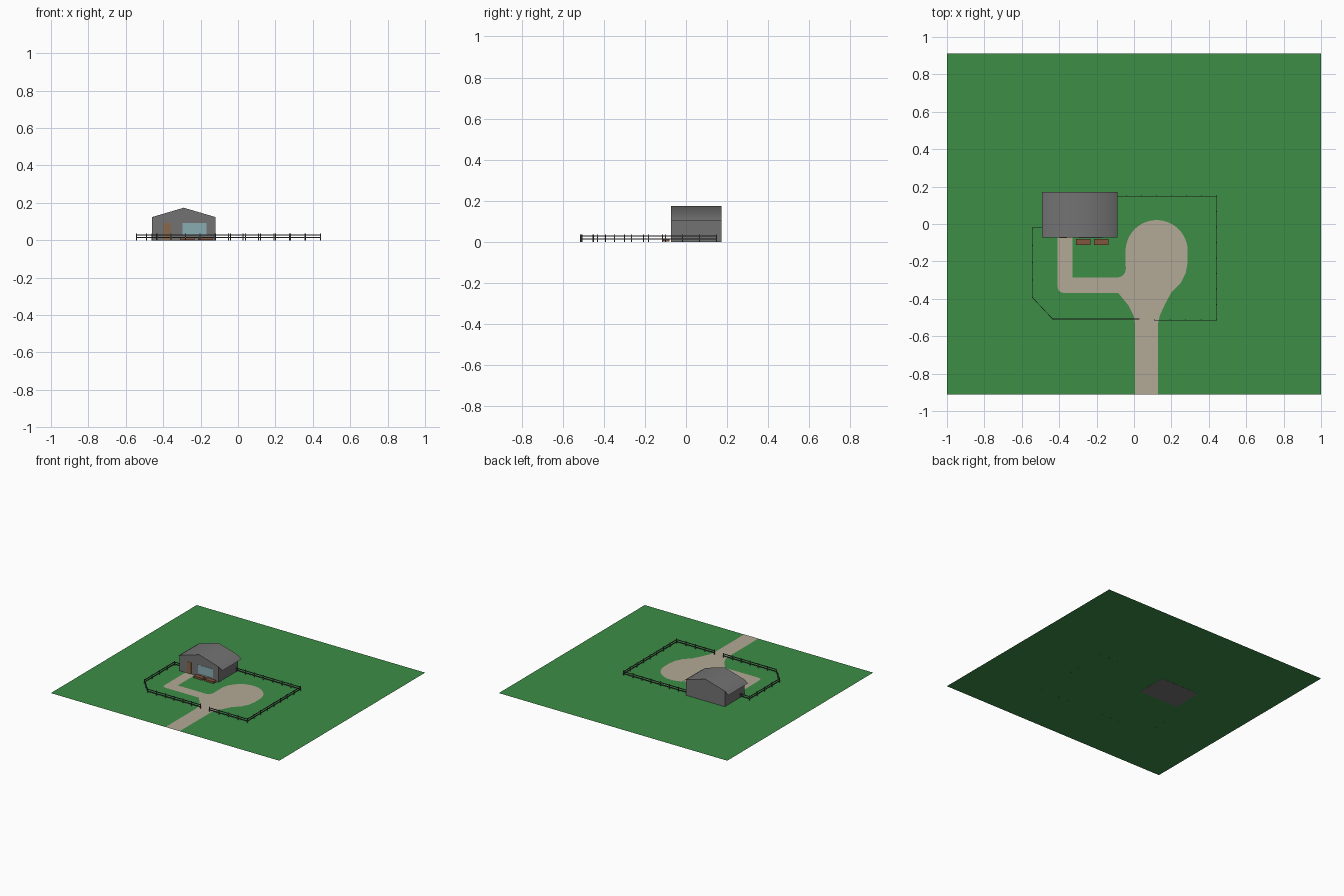
import bpy, bmesh, math
from mathutils import Vector

if "Cube" in bpy.data.objects:
    bpy.data.objects.remove(bpy.data.objects["Cube"])


def material(name, rgb):
    m = bpy.data.materials.new(name)
    m.diffuse_color = (*rgb, 1)
    m.use_nodes = True
    m.node_tree.nodes["Principled BSDF"].inputs["Base Color"].default_value = m.diffuse_color
    return m


GRASS = material("grass", (0.045, 0.27, 0.06))
GRAVEL = material("gravel", (0.45, 0.40, 0.31))
WOOD = material("wood", (0.25, 0.14, 0.07))
BRICK = material("brick", (0.22, 0.09, 0.05))
GLASS = material("glass", (0.25, 0.42, 0.45))
STONE = material("stone", (0.17, 0.17, 0.17))
DARK = material("dark_wood", (0.08, 0.08, 0.08))


def finish(bm, name, mat):
    me = bpy.data.meshes.new(name)
    bm.to_mesh(me)
    bm.free()
    ob = bpy.data.objects.new(name, me)
    bpy.context.collection.objects.link(ob)
    me.materials.append(mat)
    return ob


def flat(name, outline, z, mat):
    """Flat sheet from a 2D outline."""
    bm = bmesh.new()
    face = bm.faces.new([bm.verts.new((x, y, z)) for x, y in outline])
    face.normal_update()
    if face.normal.z < 0:
        face.normal_flip()
    bmesh.ops.triangulate(bm, faces=bm.faces[:])
    return finish(bm, name, mat)


def add_box(bm, centre, size, angle=0):
    vs = bmesh.ops.create_cube(bm, size=1)["verts"]
    ca, sa = math.cos(angle), math.sin(angle)
    for v in vs:
        x, y, z = (v.co[i] * size[i] for i in range(3))
        v.co = Vector(centre) + Vector((x * ca - y * sa, x * sa + y * ca, z))


def box(name, x0, x1, y0, y1, z0, z1, mat):
    bm = bmesh.new()
    add_box(bm, ((x0 + x1) / 2, (y0 + y1) / 2, (z0 + z1) / 2),
            (x1 - x0, y1 - y0, z1 - z0))
    return finish(bm, name, mat)


def arc(cx, cy, r, a0, a1, n):
    return [(cx + r * math.cos(math.radians(a0 + (a1 - a0) * i / n)),
             cy + r * math.sin(math.radians(a0 + (a1 - a0) * i / n)))
            for i in range(n + 1)]


# Lawn
flat("lawn", [(-1, -0.912), (1, -0.912), (1, 0.912), (-1, 0.912)], 0.001, GRASS)

# Driveway with turning circle and front path, one outline
drive = [(0.005, -0.912), (0.005, -0.53), (-0.002, -0.49), (-0.03, -0.435),
         (-0.085, -0.368)]
drive += arc(-0.378, -0.338, 0.03, 270, 180, 5)
drive += [(-0.408, -0.06), (-0.328, -0.06), (-0.328, -0.285), (-0.09, -0.285)]
drive += arc(-0.09, -0.24, 0.046, -75, 0, 5)
drive += arc(0.121, -0.145, 0.166, 180, 0, 24)
drive += [(0.287, -0.205), (0.277, -0.26), (0.25, -0.315), (0.2, -0.365),
          (0.165, -0.43), (0.138, -0.49), (0.129, -0.53), (0.129, -0.912)]
flat("driveway", drive, 0.002, GRAVEL)

# House walls: gabled prism, open under the roof
Y0, Y1 = -0.072, 0.172
gable = [(-0.46, 0), (-0.12, 0), (-0.12, 0.124), (-0.29, 0.174), (-0.46, 0.124)]
bm = bmesh.new()
front = [bm.verts.new((x, Y0, z)) for x, z in gable]
back = [bm.verts.new((x, Y1, z)) for x, z in gable]
bm.faces.new(front)
bm.faces.new(back[::-1])
for i in (4, 0, 1):
    j = (i + 1) % 5
    bm.faces.new((front[j], front[i], back[i], back[j]))
finish(bm, "house_walls", STONE)

# Roof sheet with drooping eaves
bm = bmesh.new()
profile = [(-0.492, 0.101), (-0.46, 0.124), (-0.29, 0.174), (-0.12, 0.124),
           (-0.088, 0.101)]
rows = [[bm.verts.new((x, y, z)) for x, z in profile] for y in (Y0, Y1)]
for i in range(4):
    f = bm.faces.new((rows[0][i], rows[0][i + 1], rows[1][i + 1], rows[1][i]))
    f.smooth = True
finish(bm, "roof", STONE)

# Door, window and planters on the front
box("door", -0.398, -0.358, Y0 - 0.002, Y0 + 0.002, 0.001, 0.093, WOOD)
box("window", -0.297, -0.168, Y0 - 0.002, Y0 + 0.002, 0.027, 0.093, GLASS)
for name, x in (("left_planter", -0.31), ("right_planter", -0.213)):
    box(name, x, x + 0.077, -0.112, -0.08, 0.001, 0.016, BRICK)


# Post-and-rail fence, two runs with a gate gap
def fence(name, points, spacing=0.083):
    bm = bmesh.new()
    for k in range(len(points) - 1):
        a, b = Vector(points[k]), Vector(points[k + 1])
        d = b - a
        ang, mid = math.atan2(d.y, d.x), (a + b) / 2
        for z in (0.014, 0.029):
            add_box(bm, (mid.x, mid.y, z), (d.length, 0.003, 0.006), ang)
        n = max(1, round(d.length / spacing))
        for i in range(n + (k == len(points) - 2)):
            p = a + d * (i / n)
            add_box(bm, (p.x, p.y, 0.0185), (0.005, 0.005, 0.037), ang)
    return finish(bm, name, DARK)


fence("right_fence", [(0.11, -0.514), (0.442, -0.514), (0.442, 0.149), (-0.12, 0.149)])
fence("left_fence", [(0.027, -0.508), (-0.435, -0.508), (-0.543, -0.393),
                     (-0.543, -0.021), (-0.46, -0.021)])
